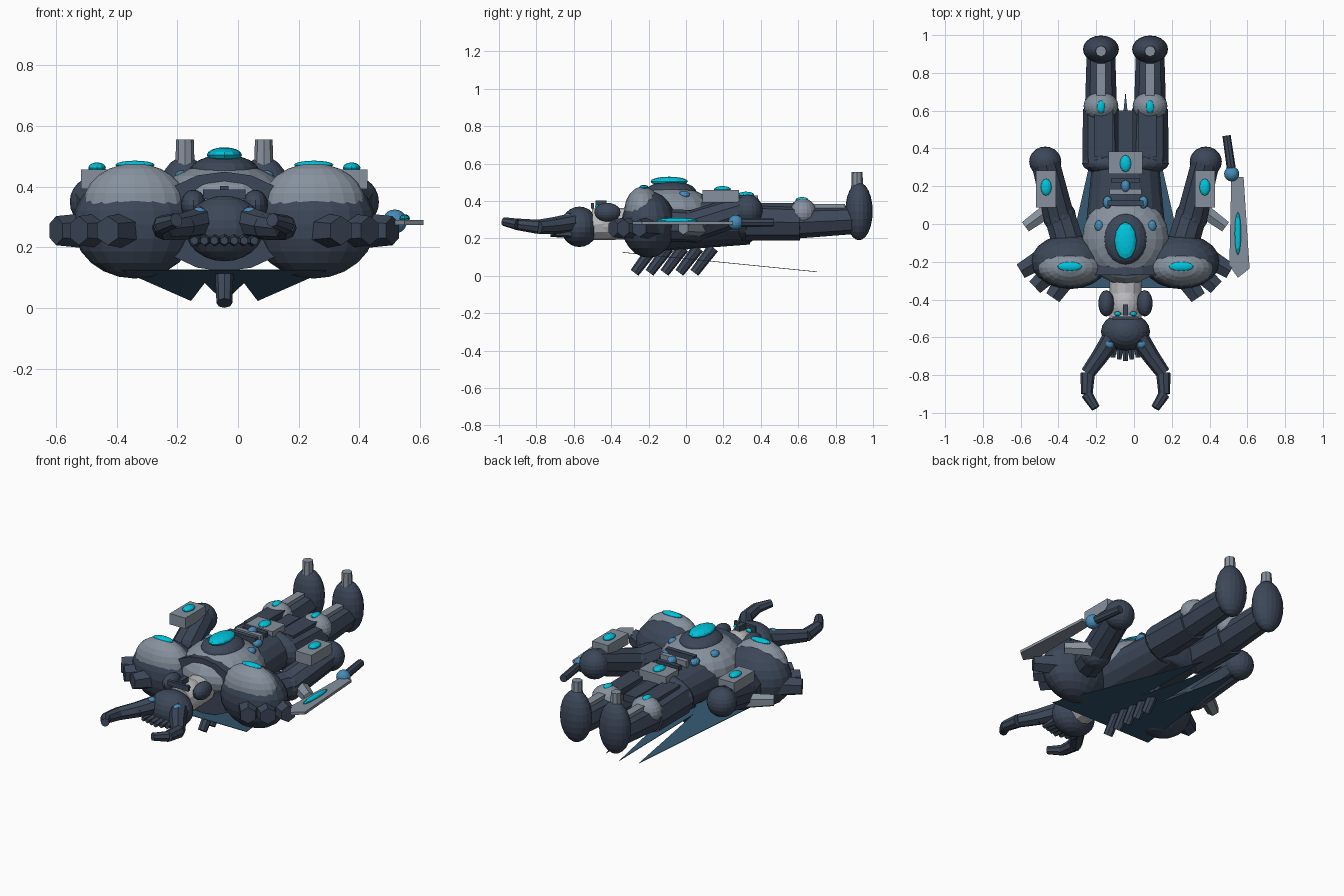
import bpy, bmesh, math
from mathutils import Vector, Matrix

CX = -0.045  # body centre line


def mat(name, c):
    m = bpy.data.materials.new(name)
    m.diffuse_color = (*c, 1)
    return m


DARK = mat("dark_plate", (0.045, 0.063, 0.098))
STEEL = mat("steel", (0.24, 0.285, 0.34))
CYAN = mat("cyan_gem", (0.0, 0.55, 0.72))
BLUE = mat("blue_stud", (0.06, 0.26, 0.48))
CLOTH = mat("cape_cloth", (0.035, 0.095, 0.16))
FACE = mat("face", (0.5, 0.5, 0.52))


def finish(name, bm, m):
    bmesh.ops.recalc_face_normals(bm, faces=bm.faces)
    me = bpy.data.meshes.new(name)
    bm.to_mesh(me)
    bm.free()
    me.materials.append(m)
    ob = bpy.data.objects.new(name, me)
    bpy.context.collection.objects.link(ob)
    return ob


# Positions below are relative to the body centre line (x = 0 there)
def ball(name, c, r, m, u=20, v=12):
    bm = bmesh.new()
    bmesh.ops.create_uvsphere(bm, u_segments=u, v_segments=v, radius=1)
    T = Matrix.Translation((c[0] + CX, c[1], c[2])) @ Matrix.Diagonal((*r, 1))
    bmesh.ops.transform(bm, matrix=T, verts=bm.verts)
    return finish(name, bm, m)


def gem(name, c, r, m=CYAN):
    return ball(name, c, r, m, 12, 8)


def box(name, c, size, m, tilt=0):
    bm = bmesh.new()
    bmesh.ops.create_cube(bm, size=1)
    T = (Matrix.Translation((c[0] + CX, c[1], c[2])) @ Matrix.Rotation(tilt, 4, 'X')
         @ Matrix.Diagonal((*size, 1)))
    bmesh.ops.transform(bm, matrix=T, verts=bm.verts)
    return finish(name, bm, m)


def rod(name, a, b, r1, r2, m, n=8, flat=1.0):
    a, b = Vector(a), Vector(b)
    d = b - a
    bm = bmesh.new()
    bmesh.ops.create_cone(bm, cap_ends=True, segments=n, radius1=r1, radius2=r2, depth=d.length)
    off = Vector((CX, 0, 0))
    T = (Matrix.Translation((a + b) / 2 + off) @ d.to_track_quat('Z', 'Y').to_matrix().to_4x4()
         @ Matrix.Diagonal((1, flat, 1, 1)))
    bmesh.ops.transform(bm, matrix=T, verts=bm.verts)
    return finish(name, bm, m)


def sheet(name, pts, thick, m):
    bm = bmesh.new()
    f = bm.faces.new([bm.verts.new((x + CX, y, z)) for x, y, z in pts])
    r = bmesh.ops.extrude_face_region(bm, geom=[f])
    vs = [g for g in r['geom'] if isinstance(g, bmesh.types.BMVert)]
    bmesh.ops.translate(bm, vec=(0, 0, thick), verts=vs)
    return finish(name, bm, m)


# Torso
rod("torso", (0, -0.27, 0.285), (0, 0.34, 0.29), 0.235, 0.175, DARK, 16, 0.7)
ball("chest_plate", (0, -0.08, 0.33), (0.23, 0.24, 0.15), STEEL)
ball("chest_medallion", (0, -0.08, 0.45), (0.115, 0.135, 0.055), DARK)
gem("chest_gem", (0, -0.09, 0.505), (0.058, 0.1, 0.025))
for i, (y, w, z) in enumerate([(0.11, 0.19, 0.425), (0.17, 0.17, 0.415), (0.23, 0.15, 0.405)]):
    box(f"belly_rib_{i}", (0, y, z), (w, 0.028, 0.06), STEEL if i == 1 else DARK)
gem("belly_stud", (0, 0.2, 0.435), (0.025, 0.033, 0.025), BLUE)

# Belt and loin guard
ball("belt", (0, 0.32, 0.295), (0.23, 0.07, 0.125), DARK)
box("belt_buckle", (0, 0.325, 0.4), (0.18, 0.12, 0.06), STEEL)
gem("buckle_gem", (0, 0.32, 0.432), (0.03, 0.045, 0.018))
box("loin_guard", (0, 0.49, 0.355), (0.08, 0.22, 0.04), DARK)

# Neck, head and face
rod("neck", (0, -0.28, 0.28), (0, -0.5, 0.275), 0.085, 0.085, FACE, 12)
ball("face", (0, -0.42, 0.285), (0.088, 0.11, 0.09), FACE)
ball("helmet", (0, -0.57, 0.262), (0.13, 0.1, 0.108), DARK)
box("brow", (0, -0.5, 0.375), (0.14, 0.018, 0.03), DARK)
box("nose", (0, -0.455, 0.385), (0.028, 0.06, 0.035), DARK)
for i in range(7):
    x = (i - 3) * 0.03
    y = -0.64 + abs(x) * 0.3
    rod(f"crest_spike_{i}", (x, y, 0.225), (x * 1.1, y - 0.085, 0.222), 0.022, 0.014, DARK, 6)

# Back spines
for i in range(5):
    y = -0.2 + i * 0.08
    rod(f"back_spine_{i}", (0, y + 0.025, 0.15), (0, y - 0.075, 0.016), 0.032, 0.026, DARK, 8)

# Cape with three points
cape = [(-0.34, -0.34), (-0.11, 0.67), (-0.065, 0.08), (0, 0.7), (0.065, 0.08), (0.11, 0.67), (0.34, -0.34)]
sheet("cape", [(x, y, 0.124 - (y + 0.34) * 0.1) for x, y in cape], 0.003, CLOTH)

for s, side in ((-1, "left"), (1, "right")):
    def P(x, y, z):
        return (s * x, y, z)

    # Head details and curved horn
    ball(f"{side}_ear", P(0.102, -0.42, 0.34), (0.042, 0.07, 0.05), DARK, 16, 10)
    gem(f"{side}_eye", P(0.042, -0.475, 0.37), (0.018, 0.012, 0.012))
    gem(f"{side}_horn_stud", P(0.085, -0.635, 0.315), (0.024, 0.024, 0.018), BLUE)
    horn = [(0.07, -0.6, 0.285), (0.135, -0.7, 0.27), (0.2, -0.79, 0.262),
            (0.205, -0.9, 0.275), (0.158, -0.975, 0.29)]
    rad = [0.052, 0.045, 0.038, 0.031, 0.023]
    for i in range(4):
        rod(f"{side}_horn_{i}", P(*horn[i]), P(*horn[i + 1]), rad[i], rad[i + 1], DARK, 8)

    # Belly studs
    gem(f"{side}_belly_stud", P(0.095, 0.115, 0.42), (0.024, 0.034, 0.022), BLUE)
    gem(f"{side}_rib_stud", P(0.14, -0.01, 0.432), (0.024, 0.03, 0.022), BLUE)

    # Pauldron with spikes
    ball(f"{side}_pauldron", P(0.295, -0.2, 0.275), (0.205, 0.145, 0.178), DARK)
    ball(f"{side}_pauldron_shell", P(0.295, -0.23, 0.345), (0.17, 0.1, 0.132), STEEL)
    gem(f"{side}_pauldron_gem", P(0.295, -0.225, 0.472), (0.065, 0.025, 0.014))
    for i, (a, b) in enumerate([((0.42, -0.17), (0.555, -0.25)), ((0.38, -0.24), (0.48, -0.335)),
                                ((0.31, -0.28), (0.385, -0.39))]):
        rod(f"{side}_pauldron_spike_{i}", P(*a, 0.255), P(*b, 0.255), 0.062, 0.048, DARK, 6)

    # Arm
    rod(f"{side}_upper_arm", P(0.29, -0.15, 0.27), P(0.35, 0.05, 0.265), 0.09, 0.085, DARK, 10)
    ball(f"{side}_elbow", P(0.35, 0.04, 0.265), (0.088, 0.088, 0.088), DARK, 16, 10)
    rod(f"{side}_forearm", P(0.35, 0.03, 0.265), P(0.425, 0.33, 0.36), 0.085, 0.078, DARK, 10)
    ball(f"{side}_fist", P(0.425, 0.33, 0.35), (0.085, 0.08, 0.085), DARK)
    rod(f"{side}_elbow_spike", P(0.4, 0.08, 0.255), P(0.53, -0.015, 0.255), 0.045, 0.035, STEEL, 6)
    box(f"{side}_bracer", P(0.42, 0.185, 0.425), (0.105, 0.195, 0.065), STEEL)
    gem(f"{side}_bracer_gem", P(0.42, 0.195, 0.462), (0.029, 0.045, 0.018))

    # Leg
    rod(f"{side}_thigh", P(0.125, 0.32, 0.29), P(0.13, 0.61, 0.285), 0.102, 0.096, DARK, 8)
    box(f"{side}_thigh_plate", P(0.115, 0.48, 0.365), (0.1, 0.25, 0.05), DARK)
    ball(f"{side}_knee", P(0.13, 0.625, 0.335), (0.092, 0.075, 0.078), STEEL)
    gem(f"{side}_knee_gem", P(0.13, 0.62, 0.405), (0.022, 0.035, 0.016))
    rod(f"{side}_shin", P(0.13, 0.6, 0.285), P(0.13, 0.92, 0.3), 0.085, 0.075, DARK, 8)
    box(f"{side}_greave", P(0.13, 0.765, 0.365), (0.048, 0.17, 0.04), STEEL)
    ball(f"{side}_foot", P(0.13, 0.925, 0.345), (0.095, 0.073, 0.155), DARK)
    rod(f"{side}_toe_spike", P(0.13, 0.915, 0.44), P(0.13, 0.915, 0.555), 0.033, 0.029, STEEL, 8)

# Sword held beside the right hand
blade = [(0.515, 0.25), (0.58, 0.25), (0.612, -0.235), (0.55, -0.285), (0.505, -0.22)]
sheet("sword_blade", [(x - CX, y, 0.274) for x, y in blade], 0.016, STEEL)
gem("sword_gem", (0.55 - CX, -0.05, 0.295), (0.017, 0.115, 0.014))
ball("sword_guard", (0.517 - CX, 0.265, 0.285), (0.04, 0.04, 0.04), BLUE, 16, 10)
rod("sword_grip", (0.517 - CX, 0.28, 0.285), (0.49 - CX, 0.468, 0.285), 0.024, 0.022, DARK, 8)
